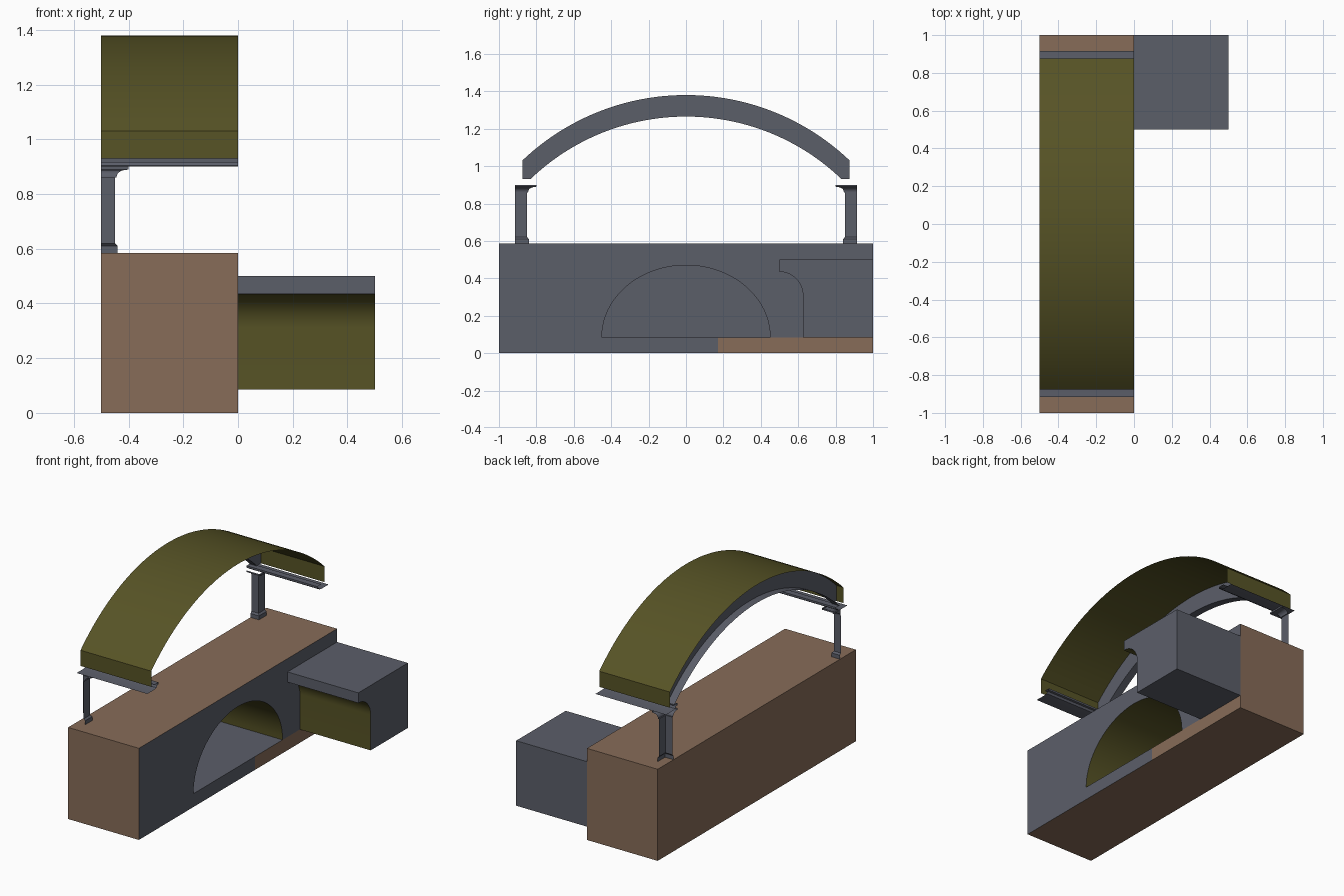
import bpy
import bmesh
from math import sin, cos, pi, asin
from mathutils import Vector

cube = bpy.data.objects.get("Cube")
if cube:
    bpy.data.objects.remove(cube, do_unlink=True)


def make_material(name, rgb):
    m = bpy.data.materials.new(name)
    m.use_nodes = True
    m.diffuse_color = (*rgb, 1)
    m.node_tree.nodes["Principled BSDF"].inputs["Base Color"].default_value = (*rgb, 1)
    return m


BROWN, GREY, OLIVE = 0, 1, 2
MATERIALS = [make_material("warm brown", (0.242, 0.150, 0.098)),
             make_material("slate grey", (0.105, 0.112, 0.141)),
             make_material("dark olive", (0.095, 0.087, 0.019))]


def build(name, faces, toward=None):
    """Make an object from (points, colour) faces; toward orients an open sheet."""
    bm = bmesh.new()
    for points, colour in faces:
        f = bm.faces.new([bm.verts.new(p) for p in points])
        f.material_index = colour
    bmesh.ops.remove_doubles(bm, verts=bm.verts, dist=0.0001)
    bmesh.ops.recalc_face_normals(bm, faces=bm.faces)
    if toward:
        bm.normal_update()
        if sum(f.normal.dot(Vector(toward)) * f.calc_area() for f in bm.faces) < 0:
            bmesh.ops.reverse_faces(bm, faces=bm.faces)
    mesh = bpy.data.meshes.new(name)
    bm.to_mesh(mesh)
    bm.free()
    for m in MATERIALS:
        mesh.materials.append(m)
    ob = bpy.data.objects.new(name, mesh)
    bpy.context.collection.objects.link(ob)
    bpy.ops.object.select_all(action='DESELECT')
    ob.select_set(True)
    bpy.context.view_layer.objects.active = ob
    bpy.ops.object.shade_smooth_by_angle(angle=pi / 6)
    return ob


def at_x(x, profile):
    return [(x, y, z) for y, z in profile]


def strip(row_a, row_b, colour):
    """Quads between two equal rows of points."""
    return [([row_a[i], row_a[i + 1], row_b[i + 1], row_b[i]], colour)
            for i in range(len(row_a) - 1)]


def arc(half, spring, rise, steps):
    """Circular arc over y, from -half to +half, standing on height spring."""
    r = (half * half + rise * rise) / (2 * rise)
    a = asin(half / r)
    return [(r * sin(a * t), spring + rise - r + r * cos(a * t))
            for t in (2 * i / steps - 1 for i in range(steps + 1))]


# Base block with an elliptical vaulted recess in its +x side
X0, X1, TOP, SILL, SPLIT = -0.5, 0.0, 0.585, 0.085, 0.17
RECESS = -0.495
N = 40
opening = [(-0.45 * cos(pi * i / N), SILL + 0.385 * sin(pi * i / N)) for i in range(N + 1)]
floor_line = [(-0.45, SILL), (SPLIT, SILL), (0.45, SILL)]
base = [
    (at_x(X0, [(-1, 0), (1, 0), (1, SILL), (1, TOP), (-1, TOP), (-1, SILL)]), BROWN),
    ([(X0, -1, TOP), (X1, -1, TOP), (X1, 1, TOP), (X0, 1, TOP)], BROWN),
    ([(X0, -1, 0), (X1, -1, 0), (X1, SPLIT, 0), (X1, 1, 0), (X0, 1, 0)], BROWN),
    (at_x(X1, [(-1, 0), (SPLIT, 0), (SPLIT, SILL), (-0.45, SILL), (-1, SILL)]), GREY),
    (at_x(X1, [(SPLIT, 0), (1, 0), (1, SILL), (0.45, SILL), (SPLIT, SILL)]), BROWN),
    (at_x(X1, [(-1, SILL)] + opening + [(1, SILL), (1, TOP), (-1, TOP)]), GREY),
    (at_x(RECESS, opening + [(SPLIT, SILL)]), GREY),
]
for y in (-1, 1):
    base.append(([(X0, y, 0), (X1, y, 0), (X1, y, SILL), (X1, y, TOP),
                  (X0, y, TOP), (X0, y, SILL)], BROWN))
base += strip(at_x(X1, opening), at_x(RECESS, opening), OLIVE)
base += strip(at_x(X1, floor_line), at_x(RECESS, floor_line), GREY)
build("base_block", base)

# Side block with a cove under its overhanging front
M = 16
cove = [(0.5 + 0.125 * sin(pi / 2 * i / M), 0.31 + 0.125 * cos(pi / 2 * i / M))
        for i in range(M + 1)] + [(0.625, SILL)]
shell = [(0.625, SILL), (1, SILL), (1, 0.5), (0.5, 0.5), (0.5, 0.435)]
side = strip(at_x(0, cove), at_x(0.5, cove), OLIVE)
side += strip(at_x(0, shell), at_x(0.5, shell), GREY)
side += [(at_x(x, cove + shell[1:-1]), GREY) for x in (0, 0.5)]
build("side_block", side)

# Roof vault: one thin sheet with short upright edges
EAVE = 0.93
vault = [(-0.875, EAVE)] + arc(0.875, 1.03, 0.35, 48) + [(0.875, EAVE)]
build("roof_vault", strip(at_x(X0, vault), at_x(X1, vault), OLIVE), (0, 0, 1))

# Arch rib under the vault: upright face and soffit, open toward -x
RIB = -0.45
inner = [(-0.83, EAVE)] + arc(0.83, EAVE + 0.002, 0.333, 48) + [(0.83, EAVE)]
build("arch_rib_face", strip(at_x(RIB, vault), at_x(RIB, inner), GREY), (1, 0, 0))
build("arch_rib_soffit", strip(at_x(X0, inner), at_x(RIB, inner), GREY), (0, 0, -1))

# Pilaster outline as (outward offset, height): base, shaft, coved capital
pilaster = [(0.01, TOP), (0.01, 0.61), (0.004, 0.617), (0, 0.62), (0, 0.86), (0.006, 0.86)]
pilaster += [(0.006 + 0.034 * (1 - cos(pi / 2 * i / 6)), 0.862 + 0.026 * sin(pi / 2 * i / 6))
             for i in range(7)]
pilaster += [(0.05, 0.89), (0.05, 0.90)]

# Eave ledge and moulding as (y, z), running the full width
ledge = [(0.915, 0.90), (0.845, 0.90), (0.822, 0.904), (0.815, 0.917),
         (0.80, 0.918), (0.80, EAVE), (0.84, EAVE)]

for s, end in ((-1, "front"), (1, "back")):
    rows = [[(X0, s * (0.85 - o), z), (RIB + o, s * (0.85 - o), z), (RIB + o, s * 0.915, z)]
            for o, z in pilaster]
    faces = []
    for a, b in zip(rows, rows[1:]):
        faces += strip(a, b, GREY)
    build(end + "_pilaster", faces, (1, -s, 0))
    line = [(s * y, z) for y, z in ledge]
    build(end + "_eave_ledge", strip(at_x(X0, line), at_x(X1, line), GREY), (0, -s, 0))
